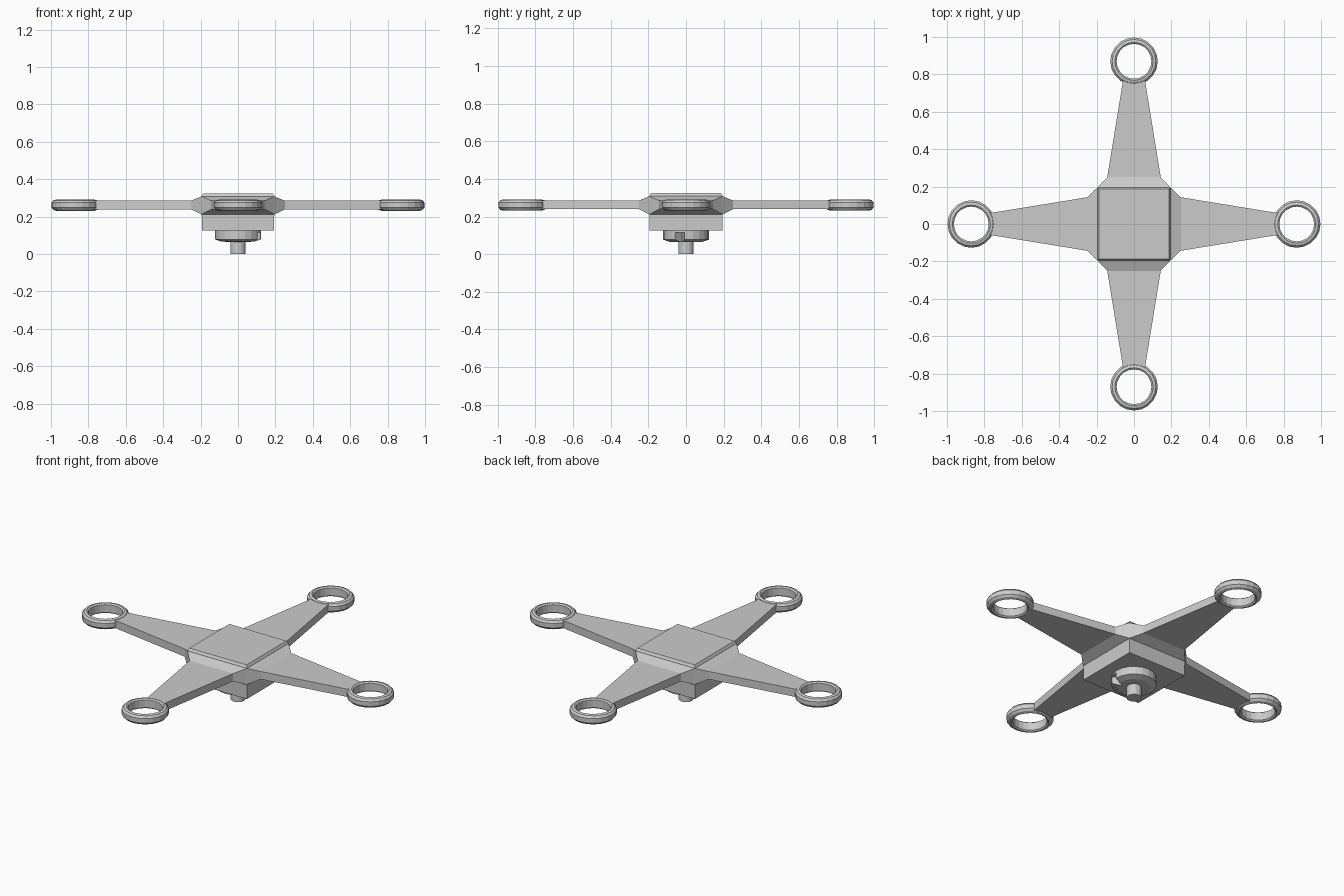
import bpy, bmesh
from math import cos, sin, pi, radians
from mathutils import Matrix

if "Cube" in bpy.data.objects:
    bpy.data.objects.remove(bpy.data.objects["Cube"])


def make_object(name, bm):
    bmesh.ops.recalc_face_normals(bm, faces=bm.faces)
    mesh = bpy.data.meshes.new(name)
    bm.to_mesh(mesh)
    bm.free()
    obj = bpy.data.objects.new(name, mesh)
    bpy.context.collection.objects.link(obj)
    return obj


def loft(name, loops, closed=False, turn=0.0):
    """Skin a row of equal-length point loops; cap the ends unless closed."""
    bm = bmesh.new()
    rows = [[bm.verts.new(p) for p in loop] for loop in loops]
    n = len(rows[0])
    pairs = list(zip(rows, rows[1:])) + ([(rows[-1], rows[0])] if closed else [])
    for a, b in pairs:
        for i in range(n):
            j = (i + 1) % n
            bm.faces.new((a[i], a[j], b[j], b[i]))
    if not closed:
        bm.faces.new(rows[0])
        bm.faces.new(rows[-1])
    bm.transform(Matrix.Rotation(turn, 4, 'Z'))
    return make_object(name, bm)


def circle(r, z, n, cx=0.0):
    return [(cx + r * cos(2 * pi * i / n), r * sin(2 * pi * i / n), z) for i in range(n)]


def square(h, z):
    return [(-h, -h, z), (h, -h, z), (h, h, z), (-h, h, z)]


def section(x, w, z0, z1):
    return [(x, -w, z0), (x, w, z0), (x, w, z1), (x, -w, z1)]


# Central body with a slightly chamfered top plate
loft("body", [square(0.193, 0.125), square(0.195, 0.31), square(0.187, 0.324)])

# Four tapered arms, each ending in a rounded rotor ring
ring_profile = [(0.093, 0.238), (0.093, 0.284), (0.102, 0.291), (0.117, 0.287),
                (0.127, 0.275), (0.127, 0.248), (0.117, 0.236), (0.102, 0.231)]
for k, side in enumerate(("right", "back", "left", "front")):
    turn = k * pi / 2
    loft(side + "_arm", [section(0.18, 0.195, 0.212, 0.308),
                         section(0.195, 0.195, 0.212, 0.308),
                         section(0.25, 0.143, 0.239, 0.285),
                         section(0.772, 0.058, 0.239, 0.285)], turn=turn)
    loft(side + "_ring", [circle(r, z, 20, 0.87) for r, z in ring_profile],
         closed=True, turn=turn)

# Camera mount disc under the body, with a wedge notch in its rim
disc = loft("mount_disc", [circle(0.04, 0.065, 20), circle(0.088, 0.066, 20),
                           circle(0.122, 0.078, 20), circle(0.122, 0.13, 20)])
wedge = [(0.065, -0.02), (0.15 * cos(radians(-32)), 0.15 * sin(radians(-32))), (0.15, 0.0)]
cutter = loft("notch_cutter", [[(x, y, z) for x, y in wedge] for z in (0.04, 0.115)])
cut = disc.modifiers.new("notch", 'BOOLEAN')
cut.operation = 'DIFFERENCE'
cut.solver = 'EXACT'
cut.object = cutter
cutter.hide_render = True
cutter.hide_viewport = True

# Lens stub reaching the ground plane
loft("lens", [circle(0.04, 0.0, 16), circle(0.04, 0.08, 16)])
